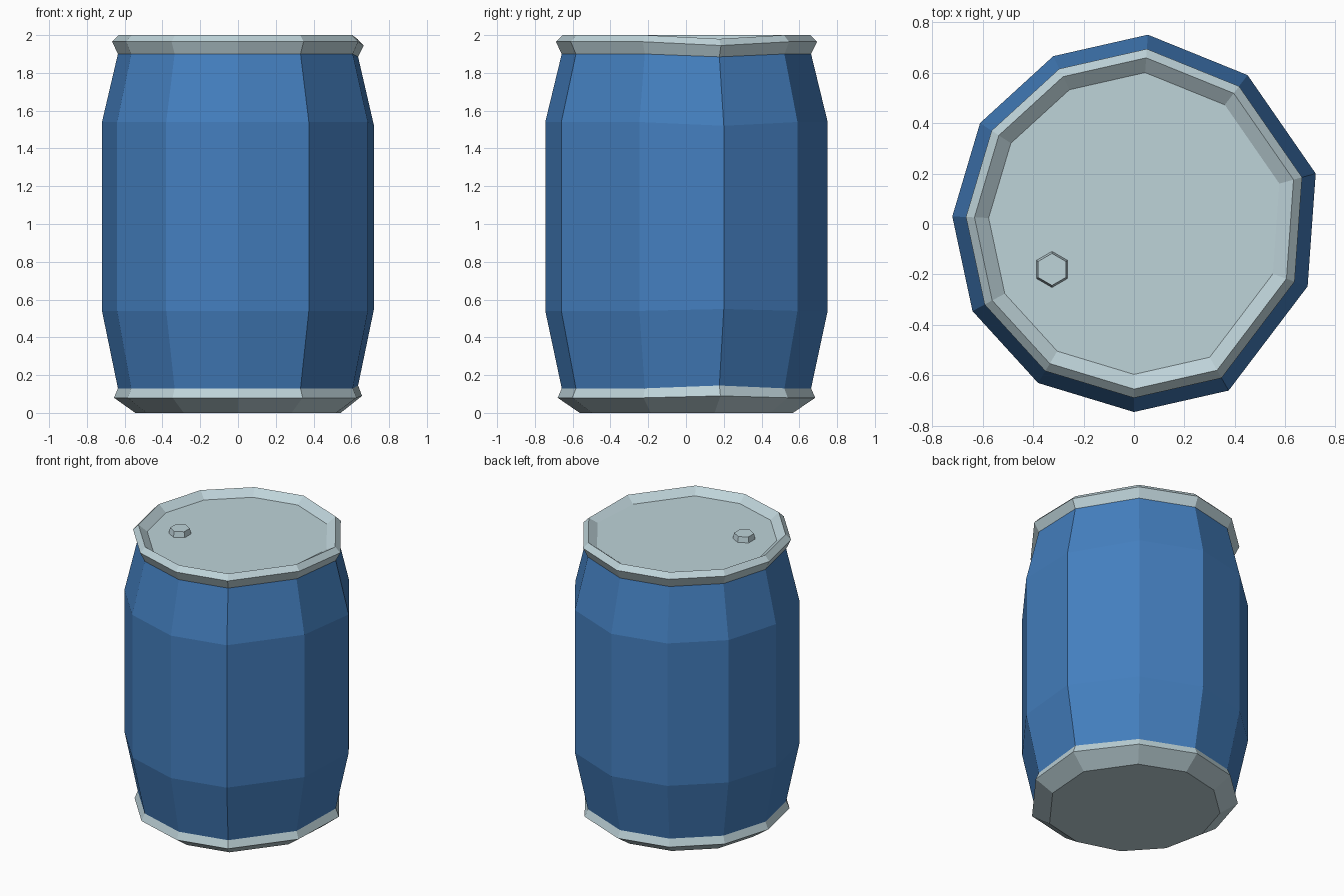
import bpy, bmesh, math

if "Cube" in bpy.data.objects:
    bpy.data.objects.remove(bpy.data.objects["Cube"])


def srgb(r, g, b):
    def f(c):
        c /= 255
        return c / 12.92 if c <= 0.04045 else ((c + 0.055) / 1.055) ** 2.4
    return (f(r), f(g), f(b), 1)


def material(name, rgb):
    m = bpy.data.materials.new(name)
    m.diffuse_color = srgb(*rgb)
    m.use_nodes = True
    m.node_tree.nodes["Principled BSDF"].inputs["Base Color"].default_value = m.diffuse_color
    return m


blue = material("blue paint", (68, 127, 191))
steel = material("pale steel", (190, 211, 217))

# Slightly uneven 11-sided cross-section at the belly, counter-clockwise
OUTLINE = [(0.72, 0.20), (0.45, 0.59), (0.055, 0.75), (-0.32, 0.665), (-0.61, 0.40),
           (-0.72, 0.03), (-0.64, -0.345), (-0.38, -0.63), (0.0, -0.745),
           (0.375, -0.66), (0.688, -0.247)]


def loft(name, outline, profile, mat, cap_start=False, cap_end=False, loc=(0, 0, 0)):
    """Scale the outline along (scale, z, dent) stations; dent shifts the first corner."""
    bm = bmesh.new()
    rings = []
    for k, z, dent in profile:
        rings.append([bm.verts.new((x * k, y * k, z + (dent if i == 0 else 0)))
                      for i, (x, y) in enumerate(outline)])
    n = len(outline)
    for a, b in zip(rings, rings[1:]):
        for i in range(n):
            j = (i + 1) % n
            bm.faces.new((a[i], a[j], b[j], b[i]))
    if cap_start:
        bm.faces.new(rings[0][::-1])
    if cap_end:
        bm.faces.new(rings[-1])
    me = bpy.data.meshes.new(name)
    bm.to_mesh(me)
    bm.free()
    me.materials.append(mat)
    ob = bpy.data.objects.new(name, me)
    ob.location = loc
    bpy.context.collection.objects.link(ob)
    return ob


# Bulging body
loft("barrel_body", OUTLINE,
     [(0.883, 0.13, 0.015), (1, 0.54, 0.01), (1, 1.54, -0.02), (0.883, 1.90, -0.015)], blue)

# Base with bevelled foot
loft("base_rim", OUTLINE,
     [(0.755, 0, 0), (0.912, 0.08, 0.01), (0.883, 0.13, 0.015)], steel, cap_start=True)

# Top rim with recessed lid
loft("top_rim_and_lid", OUTLINE,
     [(0.883, 1.90, -0.015), (0.925, 1.965, -0.02), (0.878, 2.0, -0.02), (0.80, 1.955, 0)],
     steel, cap_end=True)

# Hexagonal bung on the lid
hexagon = [(0.072 * math.cos(math.radians(a)), 0.072 * math.sin(math.radians(a)))
           for a in range(30, 390, 60)]
loft("lid_bung", hexagon, [(1, 0, 0), (0.88, 0.04, 0)], steel, cap_end=True,
     loc=(-0.325, -0.18, 1.953))
